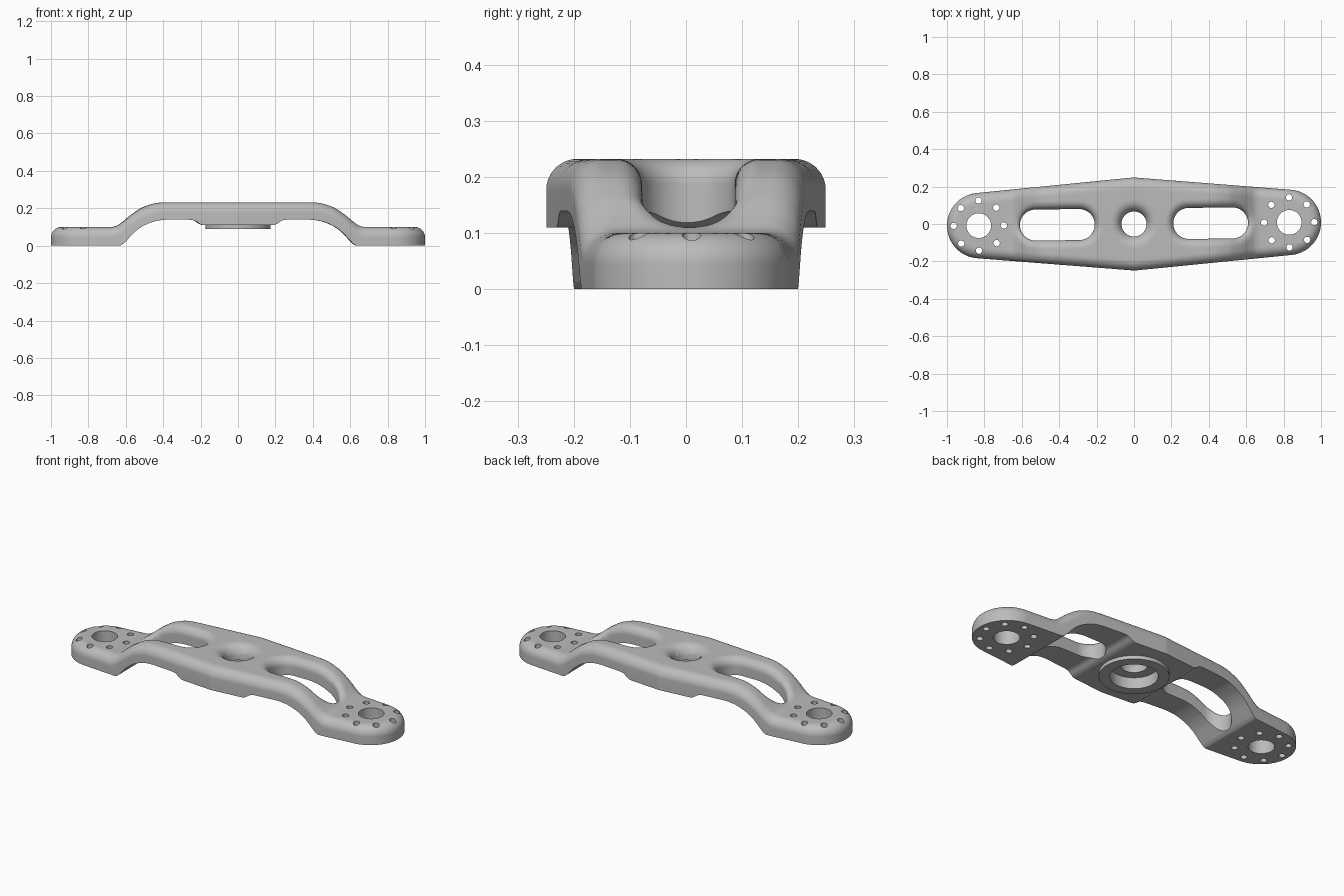
import bpy, bmesh, math
from mathutils import Matrix

cube = bpy.data.objects.get("Cube")
if cube:
    bpy.data.objects.remove(cube, do_unlink=True)

grey = bpy.data.materials.new("plain_grey")
grey.use_nodes = True
grey.diffuse_color = (0.5, 0.5, 0.5, 1)
grey.node_tree.nodes["Principled BSDF"].inputs["Base Color"].default_value = (0.5, 0.5, 0.5, 1)

# Main dimensions
LENGTH, MID_HALF = 1.0, 0.248
PAD_R = 0.175
PAD_X = LENGTH - PAD_R
SLOT_IN, SLOT_OUT, SLOT_R = 0.21, 0.61, 0.083
HOLE_R = 0.066
BEND = math.asin((MID_HALF - PAD_R) / PAD_X)
STEPS = 28

# Side profile: height of upper and lower surface along the length
UPPER = [(0, .232), (.36, .232), (.42, .23), (.5, .209), (.57, .166), (.62, .125),
         (.65, .106), (.68, .1), (1, .1)]
LOWER = [(0, .11), (.185, .11), (.205, .116), (.235, .135), (.26, .139), (.38, .139), (.43, .134),
         (.5, .11), (.55, .077), (.6, .025), (.615, .01), (.635, 0), (1, 0)]


def height(profile, x):
    """Smooth (Hermite) interpolation with flat runs kept flat."""
    i = next(k for k in range(len(profile) - 1) if x <= profile[k + 1][0] + 1e-9)
    chord = lambda k: (profile[k + 1][1] - profile[k][1]) / (profile[k + 1][0] - profile[k][0])

    def slope(k):
        if k == 0 or k == len(profile) - 1:
            return 0
        a, b = chord(k - 1), chord(k)
        return 2 * a * b / (a + b) if a * b > 0 else 0

    (x0, z0), (x1, z1) = profile[i], profile[i + 1]
    w = x1 - x0
    t = (x - x0) / w
    s = t * t * (3 - 2 * t)
    return (z0 + (z1 - z0) * s + w * t * (1 - t) * ((1 - t) * slope(i) - t * slope(i + 1)))


def outer(x):
    """Half width of the plan outline."""
    if x > PAD_X + PAD_R * math.sin(BEND):
        return math.sqrt(max(0, PAD_R ** 2 - (x - PAD_X) ** 2))
    return (PAD_R + (PAD_X - x) * math.sin(BEND)) / math.cos(BEND)


def inner(x):
    """Half width of the slot, zero outside it."""
    dx = max(SLOT_IN + SLOT_R - x, x - SLOT_OUT + SLOT_R, 0)
    return math.sqrt(max(0, SLOT_R ** 2 - dx ** 2))


def fillet(r, d):
    d = min(max(d, 0), r)
    return r - math.sqrt(r * r - (r - d) ** 2)


def top_z(x, y):
    px = x - PAD_X
    if px * math.cos(BEND) - y * math.sin(BEND) > 0:
        edge = PAD_R - math.hypot(px, y)
    else:
        edge = PAD_R - px * math.sin(BEND) - y * math.cos(BEND)
    near = min(max(x, SLOT_IN + SLOT_R), SLOT_OUT - SLOT_R)
    slot = math.hypot(x - near, y) - SLOT_R
    drop = max(fillet(.055, edge), fillet(.045, slot), fillet(.06, math.hypot(x, y) - HOLE_R))
    return height(UPPER, x) - drop


def ease(a, b, n, ends):
    """Stations from a to b, packed towards 'start', 'end' or evenly."""
    out = []
    for k in range(n):
        t = k / n
        if ends == "start":
            t = 1 - math.cos(t * math.pi / 2)
        elif ends == "end":
            t = math.sin(t * math.pi / 2)
        out.append(a + (b - a) * t)
    return out


# One quarter of the arm, skinned over cross-section stations
stations = (ease(0, .15, 16, "even") + ease(.15, SLOT_IN, 10, "end")
            + ease(SLOT_IN, SLOT_IN + SLOT_R, 12, "start")
            + ease(SLOT_IN + SLOT_R, SLOT_OUT - SLOT_R, 20, "even")
            + ease(SLOT_OUT - SLOT_R, SLOT_OUT, 12, "end")
            + ease(SLOT_OUT, SLOT_OUT + .06, 10, "start")
            + ease(SLOT_OUT + .06, PAD_X, 10, "even")
            + ease(PAD_X, LENGTH, 22, "end") + [LENGTH])
bm = bmesh.new()
columns = []
for x in stations:
    a, b = inner(x), outer(x)
    ys = [a + (b - a) * (1 - math.cos(math.pi * k / STEPS)) / 2 for k in range(STEPS + 1)]
    columns.append(([bm.verts.new((x, y, top_z(x, y))) for y in ys],
                    [bm.verts.new((x, y, height(LOWER, x))) for y in ys]))
for (t0, b0), (t1, b1) in zip(columns, columns[1:]):
    for k in range(STEPS):
        bm.faces.new((t0[k], t1[k], t1[k + 1], t0[k + 1]))
        bm.faces.new((b0[k], b0[k + 1], b1[k + 1], b1[k]))
    bm.faces.new((t0[-1], t1[-1], b1[-1], b0[-1]))
    if t0[0].co.y > 1e-6 or t1[0].co.y > 1e-6:
        bm.faces.new((t0[0], b0[0], b1[0], t1[0]))
bmesh.ops.remove_doubles(bm, verts=bm.verts, dist=1e-5)
bmesh.ops.recalc_face_normals(bm, faces=bm.faces)
mesh = bpy.data.meshes.new("mounting_arm")
bm.to_mesh(mesh)
bm.free()
arm = bpy.data.objects.new("mounting_arm", mesh)
bpy.context.collection.objects.link(arm)
mesh.materials.append(grey)
bpy.context.view_layer.objects.active = arm
arm.select_set(True)
mirror = arm.modifiers.new("quarters", 'MIRROR')
mirror.use_axis = (True, True, False)
mirror.merge_threshold = 1e-5
bpy.ops.object.modifier_apply(modifier="quarters")


def cylinders(name, specs):
    """One helper object holding upright cylinders (x, y, radius, z0, z1, sides)."""
    bm = bmesh.new()
    for x, y, r, z0, z1, n in specs:
        bmesh.ops.create_cone(bm, cap_ends=True, segments=n, radius1=r, radius2=r, depth=z1 - z0,
                              matrix=Matrix.Translation((x, y, (z0 + z1) / 2)))
    me = bpy.data.meshes.new(name)
    bm.to_mesh(me)
    bm.free()
    me.materials.append(grey)
    ob = bpy.data.objects.new(name, me)
    bpy.context.collection.objects.link(ob)
    ob.hide_render = True
    return ob


def combine(operation, name, specs):
    tool = cylinders(name, specs)
    mod = arm.modifiers.new(name, 'BOOLEAN')
    mod.operation, mod.solver, mod.object = operation, 'EXACT', tool
    bpy.ops.object.modifier_apply(modifier=name)
    bpy.data.objects.remove(tool, do_unlink=True)


# Underside boss, its bore and the centre hole
combine('UNION', "boss", [(0, 0, .175, .09, .13, 64)])
combine('DIFFERENCE', "bore", [(0, 0, .12, .05, .152, 64)])
combine('DIFFERENCE', "centre_hole", [(0, 0, HOLE_R + .001, .05, .4, 48)])

# End holes, each with a ring of eight small bolt holes
holes = []
for side in (-1, 1):
    cx = side * .83
    holes.append((cx, 0, HOLE_R, -.1, .3, 40))
    for k in range(8):
        ang = k * math.pi / 4
        holes.append((cx + .134 * math.cos(ang), .134 * math.sin(ang), .017, -.1, .3, 16))
combine('DIFFERENCE', "bolt_holes", holes)

# The whole arm sits very slightly turned
arm.data.transform(Matrix.Rotation(math.radians(.6), 4, 'Z'))
bpy.ops.object.shade_smooth_by_angle(angle=math.radians(35))
